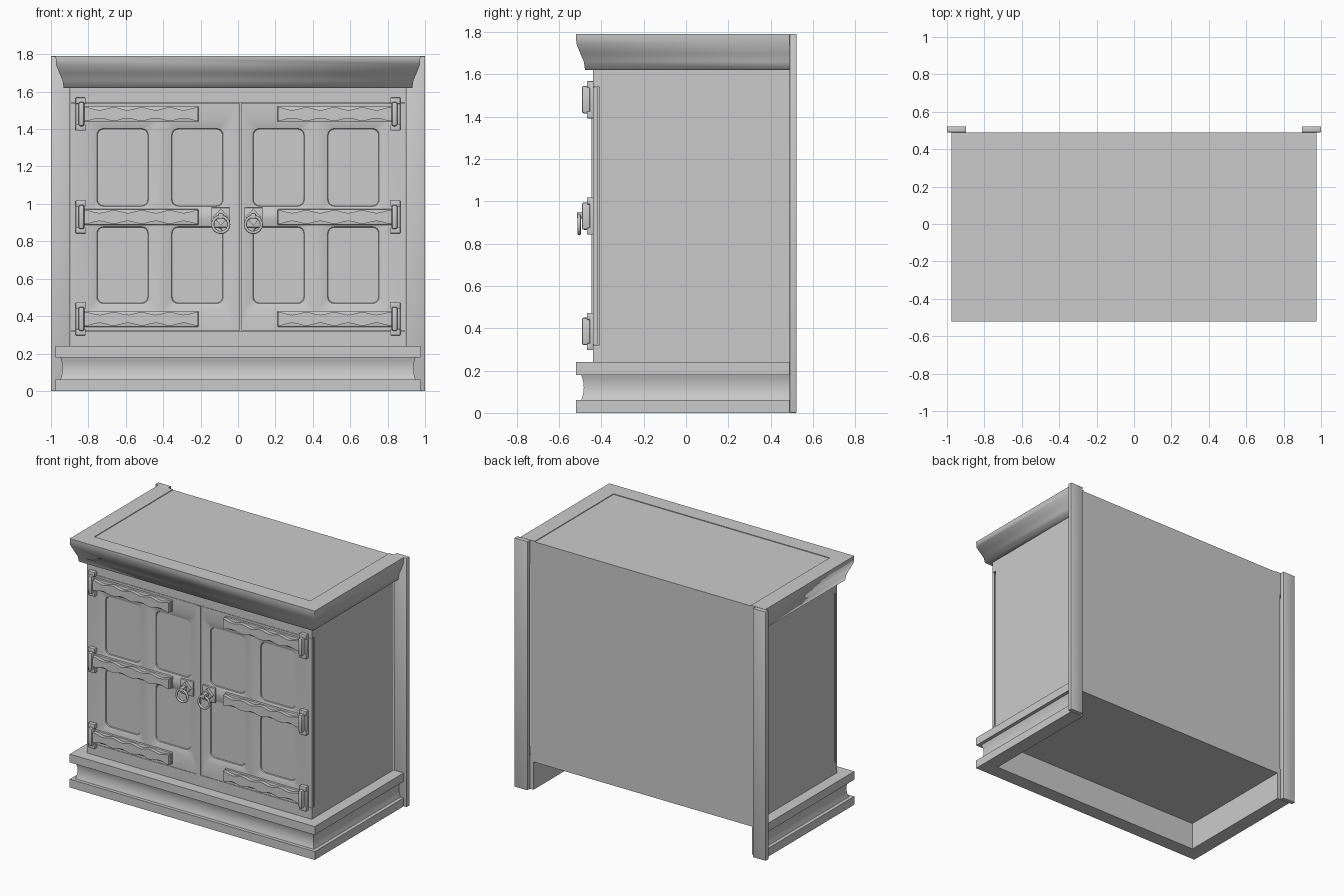
import bpy, bmesh, math
from mathutils import Vector

cube = bpy.data.objects.get("Cube")
if cube:
    bpy.data.objects.remove(cube, do_unlink=True)

GREY = (0.6, 0.6, 0.6, 1)
mat = bpy.data.materials.new("plain_grey")
mat.use_nodes = True
mat.diffuse_color = GREY
mat.node_tree.nodes["Principled BSDF"].inputs["Base Color"].default_value = GREY


def finish(bm, name, angle=None):
    """Turn a bmesh into an object, optionally smooth below an angle."""
    bmesh.ops.recalc_face_normals(bm, faces=bm.faces)
    mesh = bpy.data.meshes.new(name)
    bm.to_mesh(mesh)
    bm.free()
    mesh.materials.append(mat)
    ob = bpy.data.objects.new(name, mesh)
    bpy.context.collection.objects.link(ob)
    if angle:
        bpy.ops.object.select_all(action='DESELECT')
        bpy.context.view_layer.objects.active = ob
        ob.select_set(True)
        bpy.ops.object.shade_smooth_by_angle(angle=math.radians(angle))
    return ob


def box(name, xs, ys, zs, bevel=0):
    bm = bmesh.new()
    bmesh.ops.create_cube(bm, size=1)
    for v in bm.verts:
        v.co = [r[0] if c < 0 else r[1] for c, r in zip(v.co, (xs, ys, zs))]
    if bevel:
        bmesh.ops.bevel(bm, geom=bm.edges[:], offset=bevel, segments=2,
                        profile=0.5, affect='EDGES')
    return finish(bm, name, 40 if bevel else None)


def prism(name, outline, y_front, y_back, inset=0):
    """Extrude an (x, z) outline from back to front, with a chamfered face."""
    bm = bmesh.new()
    face = bm.faces.new([bm.verts.new((x, y_back, z)) for x, z in outline])
    top = bmesh.ops.extrude_face_region(bm, geom=[face])["geom"]
    for v in (g for g in top if isinstance(g, bmesh.types.BMVert)):
        v.co.y = y_front
    if inset:
        front = [f for f in bm.faces if all(v.co.y == y_front for v in f.verts)]
        edges = [e for f in front for e in f.edges]
        bmesh.ops.bevel(bm, geom=edges, offset=inset, segments=1, affect='EDGES')
    return finish(bm, name, 30)


def moulding(name, profile, angle, back=0.49):
    """Sweep an (outward, z) profile round both sides and the front, mitred."""
    bm = bmesh.new()
    rings = []
    for sx, front in ((-1, False), (-1, True), (1, True), (1, False)):
        rings.append([bm.verts.new((sx * o, 0.455 - o if front else back, z))
                      for o, z in profile])
    n = len(profile)
    for a, b in zip(rings, rings[1:]):
        for i in range(n):
            j = (i + 1) % n
            bm.faces.new((a[i], a[j], b[j], b[i]))
    bm.faces.new(rings[0])
    bm.faces.new(rings[-1])
    return finish(bm, name, angle)


def rounded_rect(x0, x1, z0, z1, r, seg=4):
    pts = []
    for cx, cz, start in ((x1 - r, z1 - r, 0), (x0 + r, z1 - r, 90),
                          (x0 + r, z0 + r, 180), (x1 - r, z0 + r, 270)):
        for k in range(seg + 1):
            a = math.radians(start + 90 * k / seg)
            pts.append((cx + r * math.cos(a), cz + r * math.sin(a)))
    return pts


def door(name, s):
    """Door with four sunken panels; s mirrors it."""
    bm = bmesh.new()
    columns = (((0.015, 0.418), (0.082, 0.352)), ((0.418, 0.895), (0.482, 0.752)))
    rows = (((0.322, 0.932), (0.47, 0.875)), ((0.932, 1.538), (0.99, 1.40)))
    for cell_x, px in columns:
        for cell_z, pz in rows:
            def grown(g):
                return (px[0] - g, px[1] + g, pz[0] - g, pz[1] + g)
            loops = []
            for rect, r, y in ((cell_x + cell_z, 0, -0.44),
                               (grown(0.045), 0.015, -0.44),
                               (grown(0.003), 0.035, -0.427),
                               (grown(0), 0.035, -0.421)):
                loops.append([bm.verts.new((s * x, y, z))
                              for x, z in rounded_rect(*rect, r)])
            for a, b in zip(loops, loops[1:]):
                for i in range(len(a)):
                    j = (i + 1) % len(a)
                    bm.faces.new((a[i], a[j], b[j], b[i]))
            bm.faces.new(loops[-1])
    bmesh.ops.remove_doubles(bm, verts=bm.verts, dist=0.0005)
    rim = [e for e in bm.edges if e.is_boundary]
    new = bmesh.ops.extrude_edge_only(bm, edges=rim)["geom"]
    for v in (g for g in new if isinstance(g, bmesh.types.BMVert)):
        v.co.y = -0.418
    return finish(bm, name, 25)


def ring(name, x, y, z, radius, tube):
    bm = bmesh.new()
    n, m = 24, 8
    grid = []
    for i in range(n):
        a = math.tau * i / n
        out = Vector((math.cos(a), 0, math.sin(a)))
        grid.append([bm.verts.new(Vector((x, y, z)) + out * (radius + tube * math.cos(t))
                                  + Vector((0, tube * math.sin(t), 0)))
                     for t in (math.tau * k / m for k in range(m))])
    for i in range(n):
        for k in range(m):
            p, q = grid[i], grid[(i + 1) % n]
            bm.faces.new((p[k], p[(k + 1) % m], q[(k + 1) % m], q[k]))
    return finish(bm, name, 60)


def hinge(side, s, z, label):
    """Strap hinge: jamb plate, knuckle, flat strap and wavy raised bar."""
    def span(a, b):
        return tuple(sorted((s * a, s * b)))
    tag = f"{label}_{side}_hinge"
    box(tag + "_plate", span(0.845, 0.868), (-0.455, -0.435), (z - 0.085, z + 0.085), 0.004)
    for e in (-1, 1):
        zs = sorted((z + e * 0.055, z + e * 0.088))
        box(tag + "_tab", span(0.815, 0.868), (-0.468, -0.435), zs, 0.004)
    box(tag + "_knuckle", span(0.822, 0.852), (-0.492, -0.435), (z - 0.065, z + 0.065), 0.01)
    box(tag + "_strap", span(0.212, 0.83), (-0.455, -0.435), (z - 0.042, z + 0.042), 0.003)
    n = 40
    xs = [0.215 + 0.615 * i / n for i in range(n + 1)]

    def half(x):
        return 0.029 + 0.007 * math.cos((x - 0.215) * math.tau / 0.15)
    outline = [(s * x, z + half(x)) for x in xs] + [(s * x, z - half(x)) for x in reversed(xs)]
    prism(tag + "_bar", outline, -0.48, -0.45, 0.006)


# Carcass and back posts
box("cabinet_body", (-0.895, 0.895), (-0.408, 0.49), (0.2, 1.785))
box("top_rail", (-0.895, 0.895), (-0.44, -0.4), (1.54, 1.7))
box("bottom_rail", (-0.895, 0.895), (-0.44, -0.4), (0.2, 0.32))
box("centre_strip", (-0.02, 0.012), (-0.446, -0.4), (0.322, 1.538))

# Crown and plinth
moulding("crown_moulding", [(0.86, 1.79), (0.975, 1.79), (0.973, 1.745), (0.955, 1.70),
                            (0.938, 1.66), (0.932, 1.62), (0.86, 1.62)], 85)
cove = [(0.938 + 0.012 * (2 * k / 6 - 1) ** 2, 0.18 - 0.12 * k / 6) for k in range(7)]
moulding("plinth_moulding", [(0.87, 0.24), (0.975, 0.24), (0.975, 0.18)] + cove
         + [(0.975, 0.06), (0.975, 0), (0.87, 0)], 40)

for side, s, knob_x in (("right", -1, -0.092), ("left", 1, 0.082)):
    box(side + "_back_post", sorted((s * 0.897, s)), (0.49, 0.522), (0, 1.79), 0.003)
    door(side + "_door", s)
    for label, z in (("upper", 1.48), ("middle", 0.93), ("lower", 0.385)):
        hinge(side, s, z, label)
    # Pull: square plate, diamond boss, stem and hanging ring
    box(side + "_pull_plate", (knob_x - 0.05, knob_x + 0.05), (-0.452, -0.435), (0.875, 0.98), 0.003)
    diamond = [(knob_x + dx, 0.93 + dz) for dx, dz in ((0.042, 0), (0, 0.045), (-0.042, 0), (0, -0.045))]
    prism(side + "_pull_boss", diamond, -0.475, -0.45, 0.008)
    box(side + "_pull_stem", (knob_x - 0.014, knob_x + 0.014), (-0.515, -0.46), (0.918, 0.95), 0.006)
    ring(side + "_pull_ring", knob_x, -0.505, 0.89, 0.043, 0.008)
